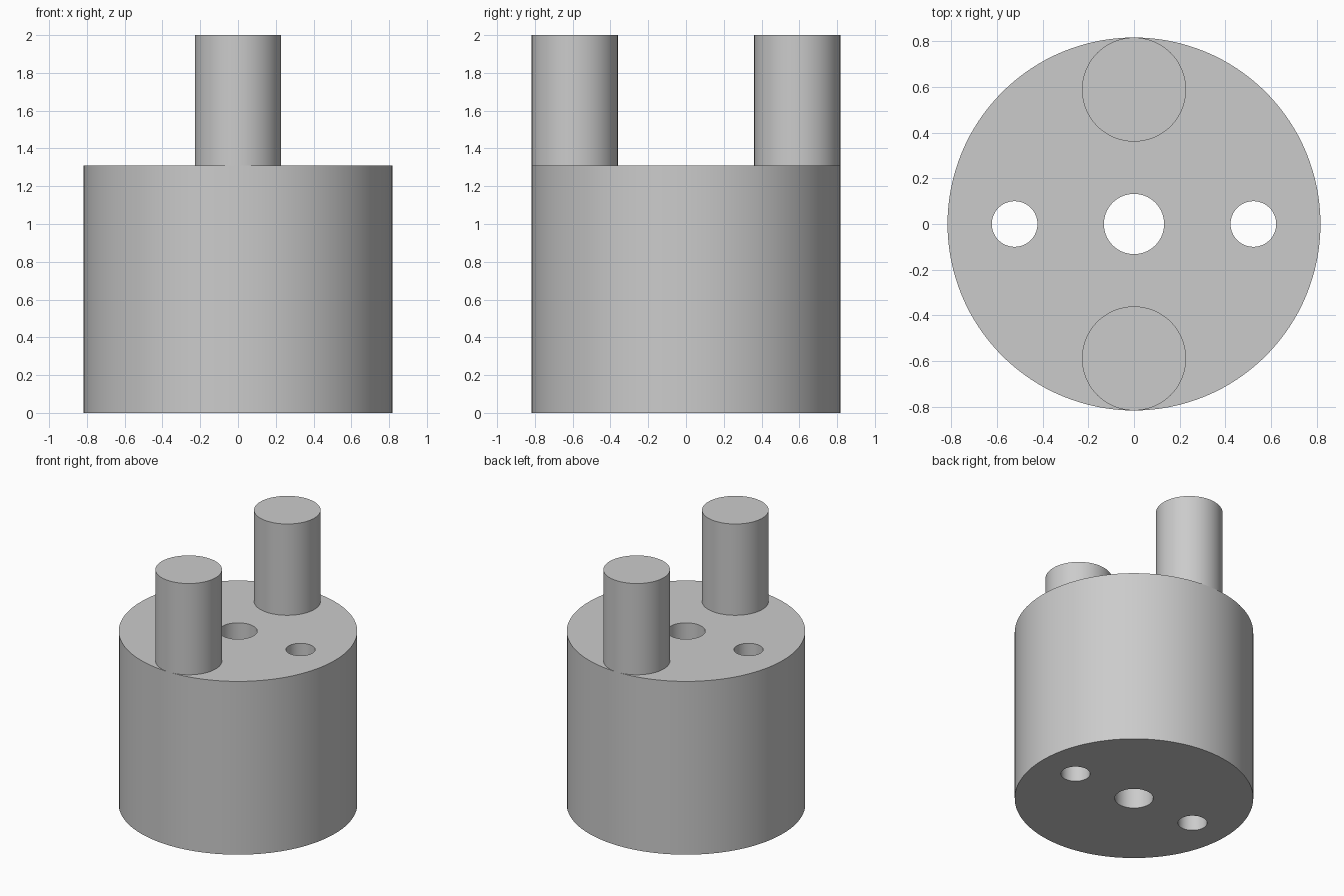
import bpy
import math

cube = bpy.data.objects.get("Cube")
if cube:
    bpy.data.objects.remove(cube, do_unlink=True)

BODY_R, BODY_H, TOP = 0.817, 1.31, 2.0
PIN_R = 0.228

grey = bpy.data.materials.new("plain_grey")
grey.use_nodes = True
colour = (0.6, 0.6, 0.6, 1)
grey.diffuse_color = colour
grey.node_tree.nodes["Principled BSDF"].inputs["Base Color"].default_value = colour


def cylinder(name, radius, x, y, bottom, top, sides=96):
    bpy.ops.mesh.primitive_cylinder_add(
        vertices=sides, radius=radius, depth=top - bottom,
        location=(x, y, (bottom + top) / 2))
    ob = bpy.context.object
    ob.name = name
    ob.data.materials.append(grey)
    return ob


def smooth(ob):
    bpy.ops.object.select_all(action="DESELECT")
    ob.select_set(True)
    bpy.context.view_layer.objects.active = ob
    bpy.ops.object.shade_smooth_by_angle(angle=math.radians(30))


# Drum body with three vertical through holes
body = cylinder("body", BODY_R, 0, 0, 0, BODY_H, 128)
for name, radius, x in (("centre_hole", 0.132, 0),
                        ("left_hole", 0.1, 0.523),
                        ("right_hole", 0.1, -0.523)):
    cutter = cylinder(name + "_cutter", radius, x, 0, -0.1, BODY_H + 0.1, 64)
    bpy.context.view_layer.objects.active = body
    cut = body.modifiers.new(name, "BOOLEAN")
    cut.operation = "DIFFERENCE"
    cut.solver = "EXACT"
    cut.object = cutter
    bpy.ops.object.modifier_apply(modifier=cut.name)
    bpy.data.objects.remove(cutter, do_unlink=True)
smooth(body)

# Two upright pins, tangent to the drum's rim
for name, side in (("front_pin", -1), ("back_pin", 1)):
    smooth(cylinder(name, PIN_R, 0, side * (BODY_R - PIN_R), BODY_H, TOP))
